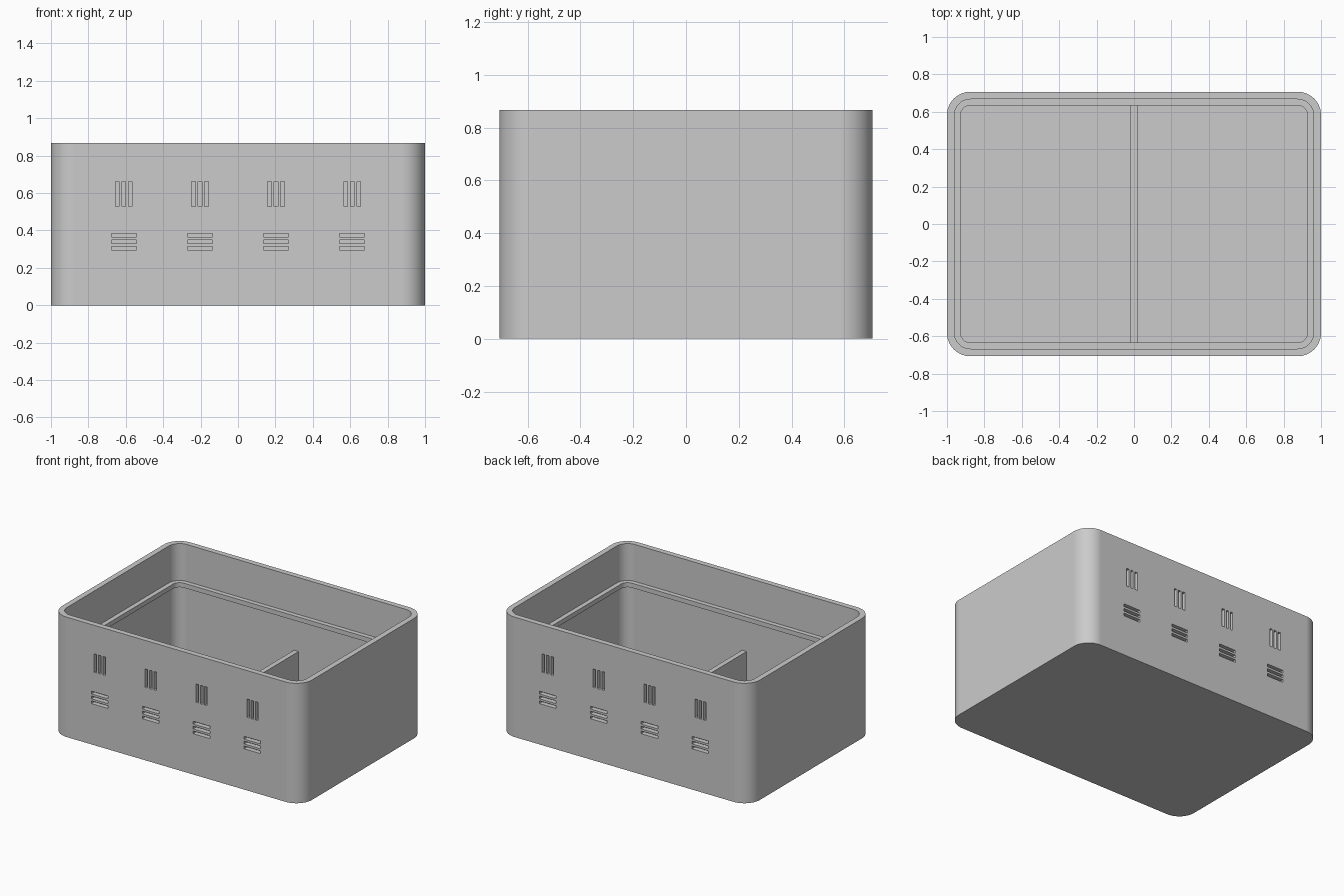
import bpy
import bmesh
from math import cos, sin, pi, radians
from mathutils import Matrix

if "Cube" in bpy.data.objects:
    bpy.data.objects.remove(bpy.data.objects["Cube"], do_unlink=True)

HALF_X, HALF_Y, HEIGHT, RADIUS = 1.0, 0.707, 0.867, 0.125
WALL, LIP = 0.04, 0.073          # inset of the inside wall and of the lip edge
LIP_TOP, LIP_BOTTOM, FLOOR_Z = 0.60, 0.567, 0.04
SLOT_WIDTH, SLOT_LENGTH, SLOT_PITCH, SLOT_DEPTH = 0.02, 0.133, 0.035, 0.033

grey = bpy.data.materials.new("plain grey")
grey.use_nodes = True
colour = (0.6, 0.6, 0.6, 1)
grey.diffuse_color = colour
grey.node_tree.nodes["Principled BSDF"].inputs["Base Color"].default_value = colour


def make_object(name, bm):
    bmesh.ops.recalc_face_normals(bm, faces=bm.faces)
    mesh = bpy.data.meshes.new(name)
    bm.to_mesh(mesh)
    bm.free()
    mesh.materials.append(grey)
    obj = bpy.data.objects.new(name, mesh)
    bpy.context.collection.objects.link(obj)
    return obj


def rounded_ring(bm, inset, z, segments=14):
    """Ring of vertices round a rounded rectangle."""
    r = RADIUS - inset
    cx, cy = HALF_X - RADIUS, HALF_Y - RADIUS
    ring = []
    for corner, (sx, sy) in enumerate([(1, 1), (-1, 1), (-1, -1), (1, -1)]):
        for i in range(segments + 1):
            a = (corner + i / segments) * pi / 2
            ring.append(bm.verts.new((sx * cx + r * cos(a), sy * cy + r * sin(a), z)))
    return ring


def add_box(bm, centre, size):
    matrix = Matrix.Translation(centre) @ Matrix.Diagonal((*size, 1))
    bmesh.ops.create_cube(bm, size=1, matrix=matrix)


def activate(obj):
    bpy.ops.object.select_all(action='DESELECT')
    obj.select_set(True)
    bpy.context.view_layer.objects.active = obj


# Open box: outside wall, rim, inside wall with a thin lip, and floor
bm = bmesh.new()
profile = [(0, 0), (0, HEIGHT), (WALL, HEIGHT), (WALL, LIP_TOP), (LIP, LIP_TOP),
           (LIP, LIP_BOTTOM), (WALL, LIP_BOTTOM), (WALL, FLOOR_Z)]
rings = [rounded_ring(bm, inset, z) for inset, z in profile]
for low, high in zip(rings, rings[1:]):
    for i in range(len(low)):
        j = (i + 1) % len(low)
        bm.faces.new((low[i], low[j], high[j], high[i]))
bm.faces.new(rings[0])
bm.faces.new(rings[-1])
box = make_object("box_shell", bm)

# Blind slots in groups of three on the front and back
bm = bmesh.new()
for side in (-1, 1):
    for column in range(4):
        x = (column - 1.5) * 0.407
        y = side * HALF_Y
        for k in (-1, 0, 1):
            shift = k * SLOT_PITCH
            add_box(bm, (x + shift, y, 0.594), (SLOT_WIDTH, 2 * SLOT_DEPTH, SLOT_LENGTH))
            add_box(bm, (x, y, 0.34 + shift), (SLOT_LENGTH, 2 * SLOT_DEPTH, SLOT_WIDTH))
cutter = make_object("slot_cutter", bm)
cutter.hide_render = True

activate(box)
cut = box.modifiers.new("slots", 'BOOLEAN')
cut.operation = 'DIFFERENCE'
cut.solver = 'EXACT'
cut.object = cutter
bpy.ops.object.modifier_apply(modifier=cut.name)
bpy.data.objects.remove(cutter, do_unlink=True)
bpy.ops.object.shade_smooth_by_angle(angle=radians(30))
weighted = box.modifiers.new("even shading", 'WEIGHTED_NORMAL')
weighted.keep_sharp = True

# Low divider across the middle of the floor
bm = bmesh.new()
divider_top = 0.333
add_box(bm, (0, 0, (FLOOR_Z + divider_top) / 2),
        (0.036, 2 * (HALF_Y - WALL), divider_top - FLOOR_Z))
make_object("divider", bm)
